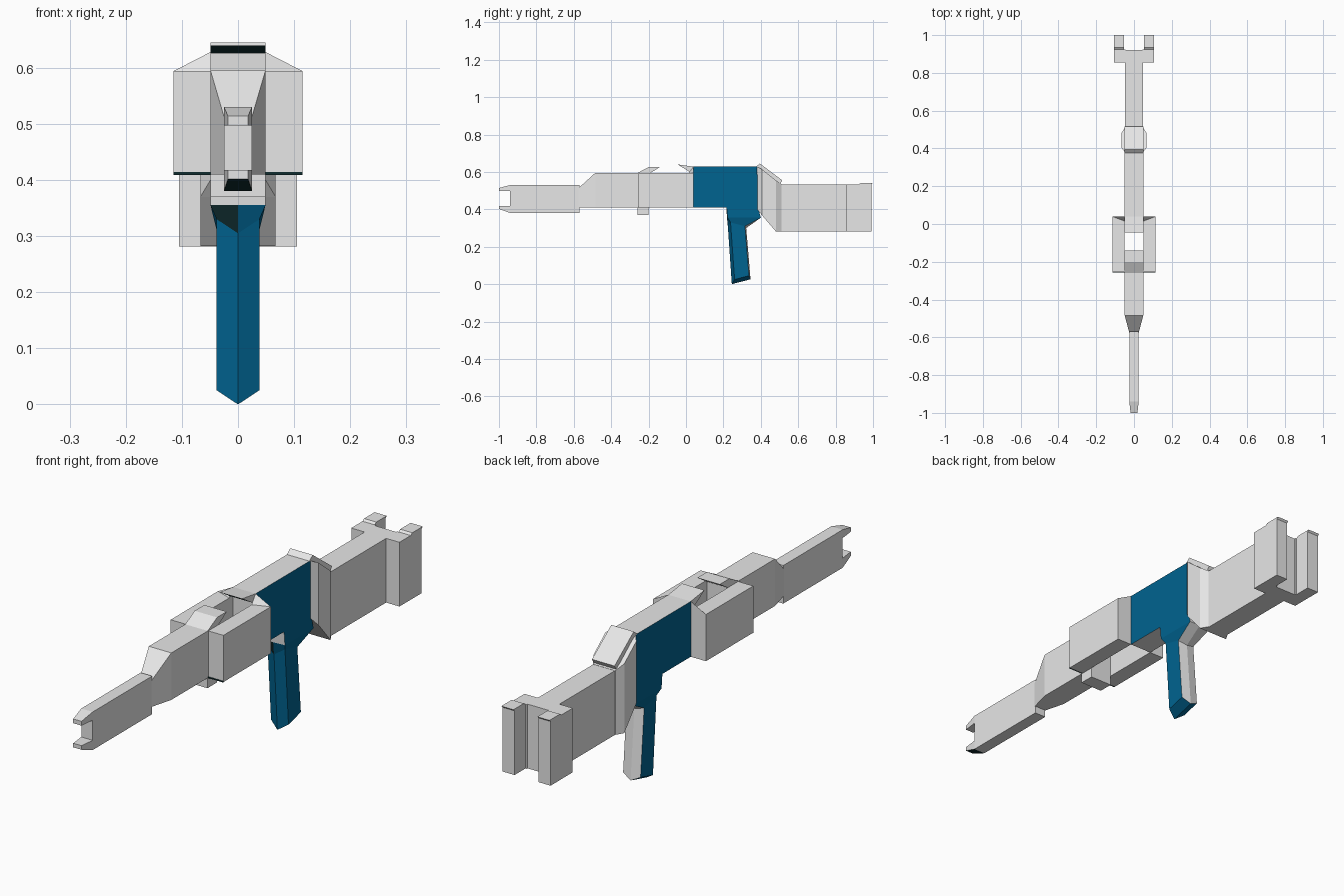
import bpy, bmesh

if "Cube" in bpy.data.objects:
    bpy.data.objects.remove(bpy.data.objects["Cube"])

def material(name, rgb):
    m = bpy.data.materials.new(name)
    m.diffuse_color = (*rgb, 1)
    m.use_nodes = True
    m.node_tree.nodes["Principled BSDF"].inputs["Base Color"].default_value = m.diffuse_color
    return m

COLOURS = [material("light gray", (0.8, 0.8, 0.8)),
           material("deep blue", (0.0, 0.125, 0.28)),
           material("dark teal", (0.005, 0.025, 0.028))]
GRAY, BLUE, DARK = range(3)

def finish(name, bm, rule=None):
    """Make the object; rule gives the colour index of each face."""
    bmesh.ops.recalc_face_normals(bm, faces=bm.faces)
    bm.normal_update()
    if rule:
        for f in bm.faces:
            f.material_index = int(rule(f))
    me = bpy.data.meshes.new(name)
    bm.to_mesh(me)
    bm.free()
    for m in COLOURS:
        me.materials.append(m)
    ob = bpy.data.objects.new(name, me)
    bpy.context.collection.objects.link(ob)
    return ob

def loft(name, rings, rule=None, keel=False):
    """Skin a list of closed point rings and cap both ends (keel splits the last cap)."""
    bm = bmesh.new()
    vs = [[bm.verts.new(p) for p in r] for r in rings]
    n = len(vs[0])
    for a, b in zip(vs, vs[1:]):
        for i in range(n):
            j = (i + 1) % n
            bm.faces.new((a[i], a[j], b[j], b[i]))
    bm.faces.new(vs[0])
    end = vs[-1]
    if keel:
        bm.faces.new(end[:4])
        bm.faces.new(end[3:] + end[:1])
    else:
        bm.faces.new(end)
    return finish(name, bm, rule)

def beam(name, sections, rule=None):
    """Box-section beam along y; sections are (y, half width, z low, z high)."""
    return loft(name, [[(-w, y, a), (w, y, a), (w, y, b), (-w, y, b)]
                       for y, w, a, b in sections], rule)

def plate(name, x0, x1, profile, rule=None):
    """Side profile (y, z) extruded across x."""
    return loft(name, [[(x, y, z) for y, z in profile] for x in (x0, x1)], rule)

def box(name, x0, x1, y0, y1, z0, z1, rule=None):
    return plate(name, x0, x1, [(y0, z0), (y1, z0), (y1, z1), (y0, z1)], rule)

def dark_below(f):
    return DARK if f.normal.z < -0.3 else GRAY

W = 0.049

# Barrel with forked muzzle
beam("barrel", [(-0.94, 0.025, 0.38, 0.53), (-0.57, 0.025, 0.38, 0.53)])
beam("upper_muzzle_prong", [(-1, 0.018, 0.497, 0.514), (-0.94, 0.025, 0.497, 0.53)])
beam("lower_muzzle_prong", [(-1, 0.018, 0.402, 0.418), (-0.94, 0.025, 0.38, 0.418)],
     lambda f: DARK if f.normal.z < -0.3 else GRAY)

# Front body, tapering to the barrel
beam("front_body", [(-0.575, 0.025, 0.41, 0.513), (-0.485, W, 0.41, 0.595),
                    (-0.20, W, 0.41, 0.595)])
plate("front_sight_wedge", -W, W, [(-0.26, 0.594), (-0.20, 0.626), (-0.14, 0.626), (-0.19, 0.594)])
box("lower_block", -W, W, -0.26, -0.20, 0.37, 0.411)

# Side pods and the wedges joining them to the main body
for s, side in ((1, "right"), (-1, "left")):
    box(side + "_pod", s * W, s * 0.115, -0.255, 0.04, 0.41, 0.594)
    box(side + "_pod_trim", s * W, s * 0.115, -0.257, -0.254, 0.409, 0.414, lambda f: DARK)
    bm = bmesh.new()
    for p in ((W, 0.04, 0.628), (W, 0.015, 0.594), (0.115, 0.04, 0.594), (W, 0.04, 0.594)):
        bm.verts.new((s * p[0], *p[1:]))
    bmesh.ops.convex_hull(bm, input=bm.verts)
    finish(side + "_pod_wedge", bm)

# Main body: blue sides
plate("main_body", -W, W, [(0.04, 0.41), (0.385, 0.41), (0.38, 0.628), (0.04, 0.628)],
      lambda f: BLUE if abs(f.normal.x) > 0.5 else GRAY)
plate("ejection_lip", -W, W, [(0.04, 0.628), (-0.045, 0.64), (0.02, 0.60), (0.04, 0.60)],
      dark_below)

# Grip: ridged front and keel in blue, gray back, dark recess under the body
def grip_ring(w, ridge, front, back, spine, z):
    zr, zf, zb, zs = z
    return [(0, ridge, zr), (w, front, zf), (w, back, zb),
            (0, spine, zs), (-w, back, zb), (-w, front, zf)]

def grip_rule(f):
    c = f.calc_center_median()
    if c.z < 0.05:
        return BLUE
    if f.normal.y < 0 and c.y < 0.23 and 0.31 < c.z < 0.35 and -0.04 < c.x < 0:
        return DARK
    return BLUE if abs(f.normal.x) > 0.8 or (c.z < 0.35 and c.y < 0.28) else GRAY

loft("grip", [
    grip_ring(W, 0.216, 0.217, 0.385, 0.385, (0.41,) * 4),
    grip_ring(W, 0.219, 0.222, 0.40, 0.40, (0.355,) * 4),
    grip_ring(0.038, 0.224, 0.238, 0.315, 0.322, (0.305, 0.33, 0.31, 0.30)),
    grip_ring(0.038, 0.245, 0.26, 0.337, 0.345, (0.0, 0.025, 0.045, 0.026))],
    grip_rule, keel=True)

# Collar between main body and stock, with tilted rear plate
beam("collar", [(0.381, W, 0.40, 0.627), (0.405, 0.067, 0.37, 0.615),
                (0.48, 0.067, 0.282, 0.555), (0.51, W, 0.282, 0.535)])
plate("rear_sight_plate", -W, W, [(0.375, 0.628), (0.395, 0.645), (0.515, 0.555), (0.503, 0.535)])

# Stock with forked butt
beam("stock", [(0.50, 0.047, 0.281, 0.534), (0.92, 0.047, 0.281, 0.534)])
for s, side in ((1, "right"), (-1, "left")):
    box(side + "_butt_shoulder", s * 0.046, s * 0.105, 0.855, 0.925, 0.281, 0.534)
    plate(side + "_butt_prong", s * 0.052, s * 0.105,
          [(0.925, 0.281), (0.993, 0.281), (0.993, 0.534), (1.0, 0.541), (0.935, 0.541), (0.925, 0.534)])
